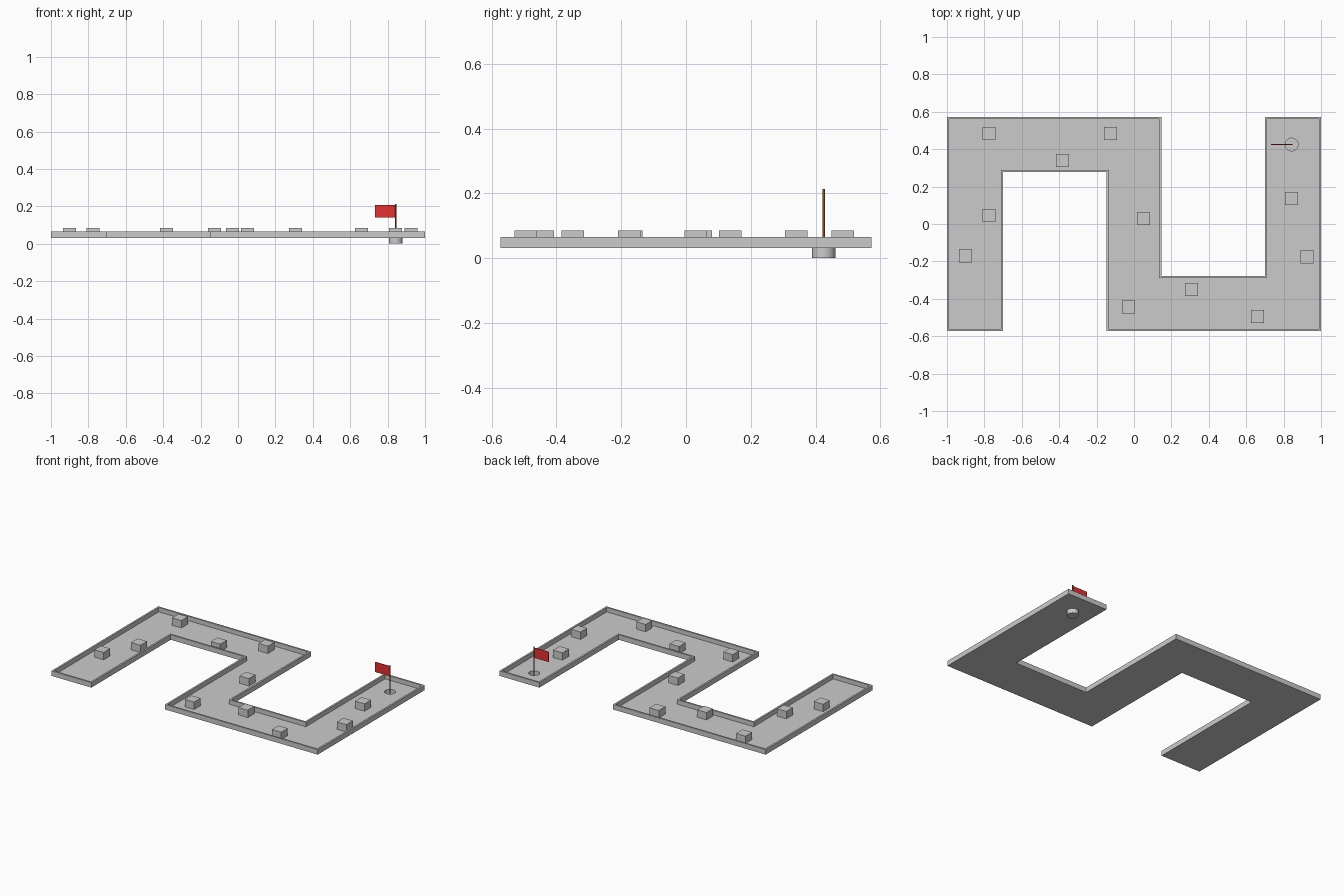
import bpy, bmesh, math
from mathutils import Vector

if "Cube" in bpy.data.objects:
    bpy.data.objects.remove(bpy.data.objects["Cube"])

BASE, FLOOR, RIM = 0.031, 0.035, 0.065   # underside, playing surface, border top
HOLE_X, HOLE_Y = 0.843, 0.425


def material(name, rgb):
    m = bpy.data.materials.new(name)
    m.diffuse_color = (*rgb, 1)
    m.use_nodes = True
    m.node_tree.nodes["Principled BSDF"].inputs["Base Color"].default_value = m.diffuse_color
    return m


GREY = material("grey", (0.6, 0.6, 0.6))
RED = material("red", (0.8, 0.03, 0.03))
BROWN = material("brown", (0.25, 0.08, 0.01))


def finish(bm, name, mat):
    bmesh.ops.recalc_face_normals(bm, faces=bm.faces)
    mesh = bpy.data.meshes.new(name)
    bm.to_mesh(mesh)
    bm.free()
    mesh.materials.append(mat)
    ob = bpy.data.objects.new(name, mesh)
    bpy.context.collection.objects.link(ob)
    return ob


def box(name, lo, hi, mat):
    bm = bmesh.new()
    bmesh.ops.create_cube(bm, size=1)
    lo, hi = Vector(lo), Vector(hi)
    for v in bm.verts:
        v.co = (lo + hi) / 2 + v.co * (hi - lo)
    return finish(bm, name, mat)


def lathe(name, profile, mat, steps=32):
    """Revolve an (r, z) profile about the hole's vertical axis."""
    bm = bmesh.new()
    verts = [bm.verts.new((r, 0, z)) for r, z in profile]
    edges = [bm.edges.new(p) for p in zip(verts, verts[1:])]
    bmesh.ops.spin(bm, geom=verts + edges, cent=(0, 0, 0), axis=(0, 0, 1),
                   angle=math.tau, steps=steps)
    bmesh.ops.remove_doubles(bm, verts=bm.verts, dist=1e-5)
    bmesh.ops.translate(bm, verts=bm.verts, vec=(HOLE_X, HOLE_Y, 0))
    ob = finish(bm, name, mat)
    for o in bpy.context.selected_objects:
        o.select_set(False)
    ob.select_set(True)
    bpy.context.view_layer.objects.active = ob
    bpy.ops.object.shade_smooth_by_angle(angle=math.radians(40))
    return ob


# Winding course: half the outline, the rest is its half-turn copy
half = [(-1, 0.573), (-1, -0.573), (-0.7, -0.573), (-0.7, 0.278),
        (-0.147, 0.278), (-0.147, -0.573)]
outline = half + [(-x, -y) for x, y in half]
bm = bmesh.new()
bottom = bm.faces.new([bm.verts.new((x, y, BASE)) for x, y in outline])
res = bmesh.ops.extrude_face_region(bm, geom=[bottom], use_keep_orig=True)
top = next(g for g in res["geom"] if isinstance(g, bmesh.types.BMFace))
bmesh.ops.translate(bm, verts=top.verts, vec=(0, 0, RIM - BASE))
bmesh.ops.recalc_face_normals(bm, faces=bm.faces)
# Raised border around a sunken floor
bmesh.ops.inset_region(bm, faces=[top], thickness=0.012, use_even_offset=True)
res = bmesh.ops.extrude_face_region(bm, geom=[top])
bmesh.ops.translate(bm, vec=(0, 0, FLOOR - RIM),
                    verts=[g for g in res["geom"] if isinstance(g, bmesh.types.BMVert)])
if top.is_valid:
    bmesh.ops.delete(bm, geom=[top], context="FACES_ONLY")
course = finish(bm, "course", GREY)

# Hole through the floor
cutter = lathe("hole_cutter", [(0, 0.02), (0.034, 0.02), (0.034, 0.05), (0, 0.05)], GREY)
cutter.hide_render = True
cutter.display_type = "WIRE"
cut = course.modifiers.new("hole", "BOOLEAN")
cut.operation = "DIFFERENCE"
cut.object = cutter

# Cup under the hole
lathe("cup", [(0, 0), (0.036, 0), (0.036, BASE), (0.034, BASE), (0.034, 0.003), (0, 0.003)], GREY)

# Flag and its pole
lathe("flag_pole", [(0, 0.003), (0.004, 0.003), (0.004, 0.213), (0, 0.213)], BROWN, 12)
box("flag", (0.733, HOLE_Y - 0.002, 0.14), (HOLE_X - 0.003, HOLE_Y + 0.002, 0.208), RED)

# Block obstacles
blocks = [(-0.775, 0.484), (-0.125, 0.484), (-0.382, 0.34), (-0.775, 0.046),
          (0.05, 0.03), (-0.90, -0.17), (0.843, 0.137), (0.925, -0.175),
          (0.308, -0.35), (-0.03, -0.443), (0.66, -0.495)]
for i, (x, y) in enumerate(blocks):
    box(f"block_{i + 1}", (x - 0.035, y - 0.035, FLOOR - 0.002),
        (x + 0.035, y + 0.035, 0.085), GREY)
